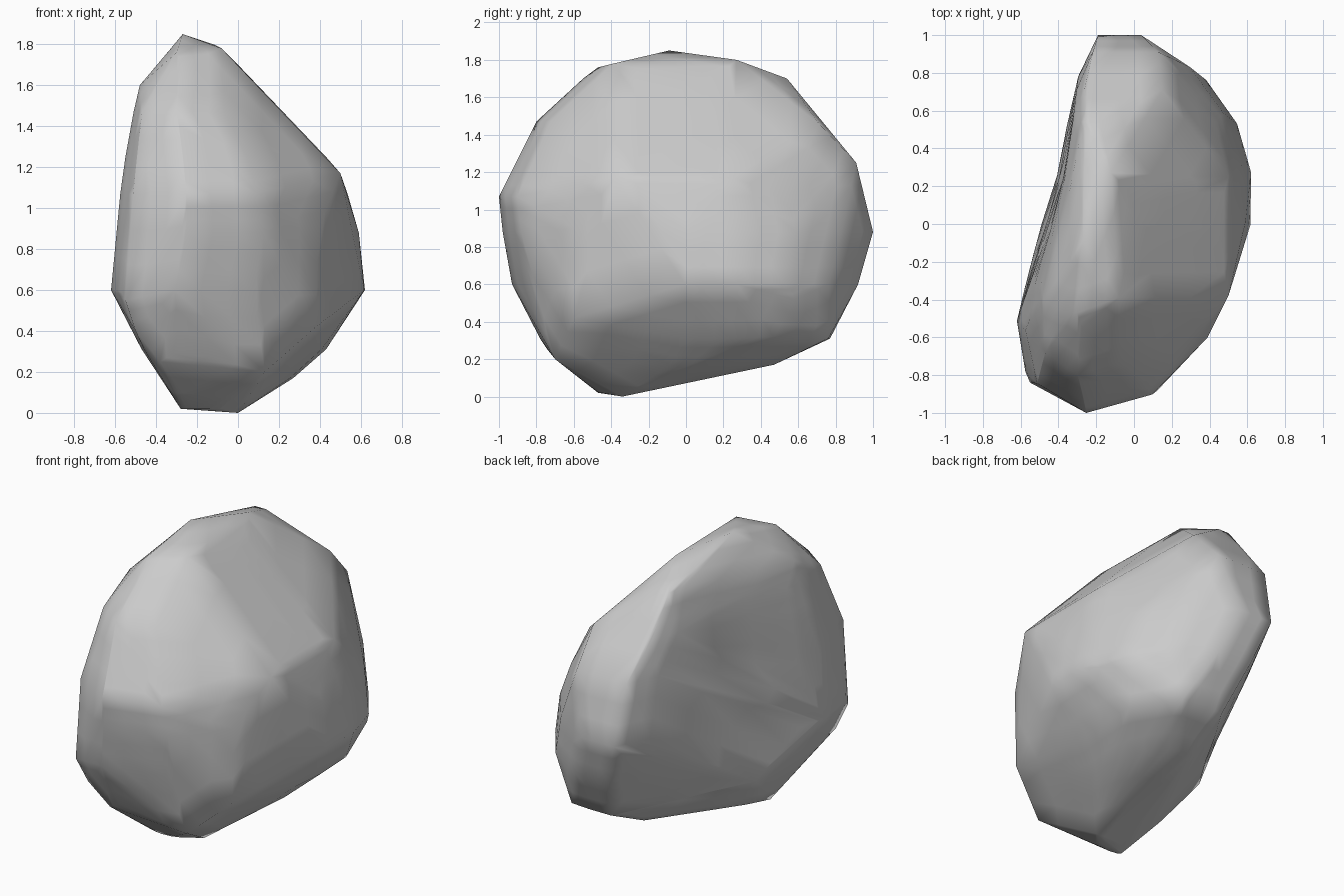
import bpy, bmesh
from math import exp

# Bean-shaped plan outline (x, y), counter-clockwise
plan = [(-0.20, 1.0), (-0.31, 0.78), (-0.36, 0.48), (-0.37, 0.25), (-0.46, 0.0),
        (-0.59, -0.35), (-0.62, -0.55), (-0.55, -0.84), (-0.26, -1.0), (0.13, -0.90),
        (0.39, -0.60), (0.53, -0.30), (0.62, 0.0), (0.60, 0.30), (0.50, 0.58),
        (0.31, 0.83), (0.04, 1.0)]

# Levels of the stone: z, x range, y range, and how far the plan is sheared
levels = [(0.02, -0.28, -0.05, -0.47, -0.36, 0), (0.17, -0.35, 0.27, -0.64, 0.47, 0.18),
          (0.31, -0.47, 0.43, -0.78, 0.77, 0.18), (0.60, -0.62, 0.62, -0.93, 0.92, 0.08),
          (0.88, -0.59, 0.59, -0.98, 1.0, 0), (1.07, -0.575, 0.535, -1.0, 0.95, 0),
          (1.25, -0.55, 0.43, -0.91, 0.91, 0), (1.47, -0.51, 0.22, -0.80, 0.71, 0),
          (1.70, -0.39, 0.0, -0.55, 0.54, 0)]

# Corners that stand out of the plain levels
corners = [(0, -0.34, 0), (-0.27, -0.09, 1.85), (-0.12, 0.27, 1.80), (-0.30, -0.47, 1.76),
           (-0.08, -0.39, 1.78), (0.50, -0.38, 1.17), (0.50, 0.25, 1.17), (-0.48, -0.40, 1.60),
           (0.13, 0.91, 1.25), (0.15, 0.71, 1.46), (0.39, -0.60, 0.90), (0.38, -0.60, 0.42),
           (0.13, -0.70, 0.20), (-0.50, 0.0, 0.36), (-0.32, -0.15, 0.11),
           (-0.38, -0.74, 0.25), (-0.50, -0.79, 0.40), (-0.55, -0.84, 0.55),
           (0.27, 0.76, 0.31), (0.43, 0.47, 0.32), (0.50, 0.58, 0.52)]


def section(z, x0, x1, y0, y1, shear):
    """Shear the plan, then stretch it to the given x and y range."""
    pts = [(x + shear * y, y) for x, y in plan]
    lo, hi = min(p[0] for p in pts), max(p[0] for p in pts)
    return [(x0 + (x - lo) / (hi - lo) * (x1 - x0), y0 + (y + 1) / 2 * (y1 - y0), z)
            for x, y in pts]


# Wrap a convex skin around all points
bm = bmesh.new()
for level in levels:
    for co in section(*level):
        bm.verts.new(co)
for co in corners:
    bm.verts.new(co)
bmesh.ops.convex_hull(bm, input=bm.verts)
bmesh.ops.delete(bm, geom=[v for v in bm.verts if not v.link_faces], context='VERTS')

# Press the shallow hollow into the left side
bmesh.ops.subdivide_edges(bm, edges=bm.edges, cuts=2, use_grid_fill=True)
for v in bm.verts:
    if v.co.x < -0.3:
        v.co.x += 0.05 * exp(-((v.co.y - 0.17) / 0.28) ** 2 - ((v.co.z - 0.95) / 0.55) ** 2)

bmesh.ops.recalc_face_normals(bm, faces=bm.faces)
for f in bm.faces:
    f.smooth = True
mesh = bpy.data.meshes.new("rock")
bm.to_mesh(mesh)
bm.free()
rock = bpy.data.objects.new("rock", mesh)
bpy.context.collection.objects.link(rock)
